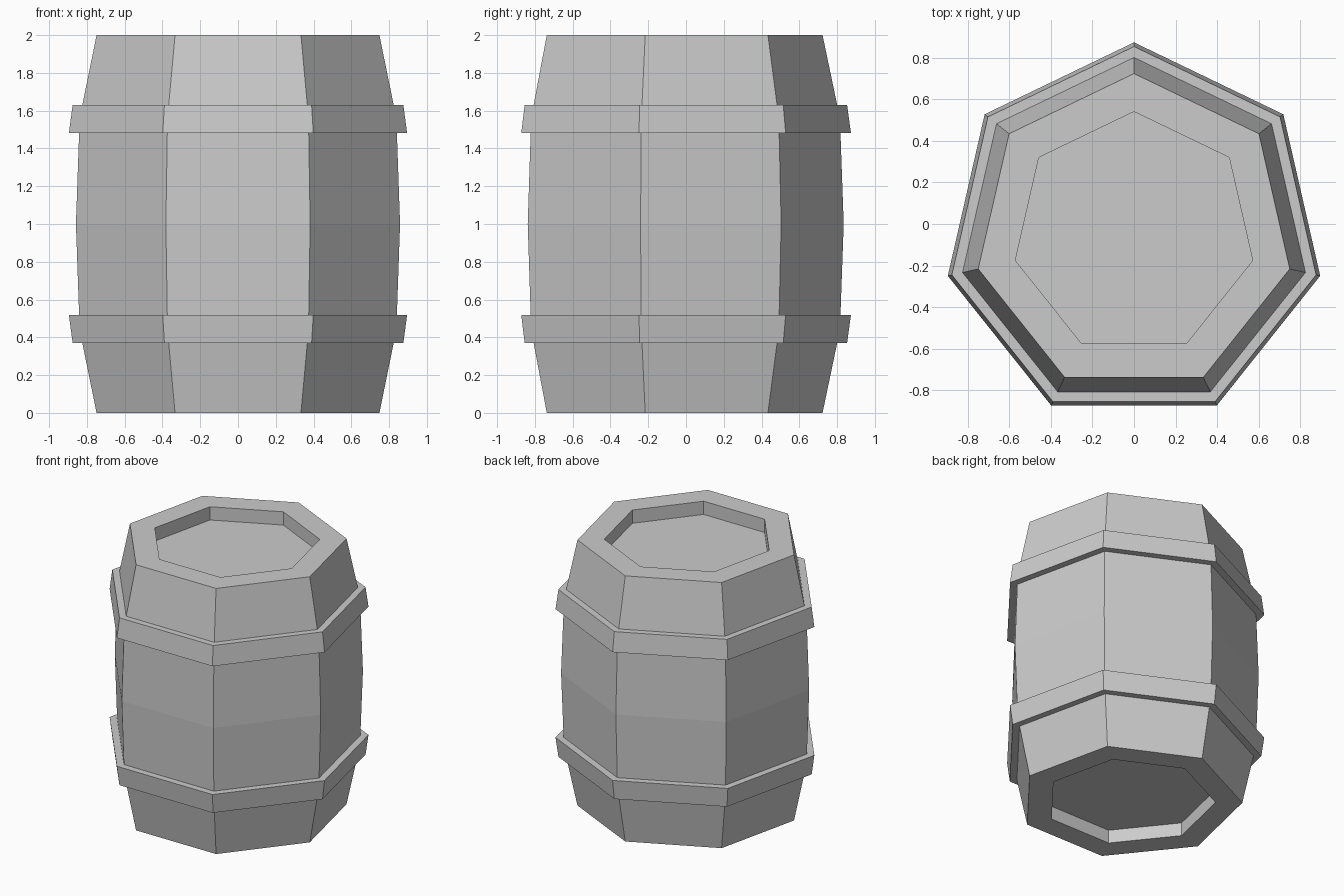
import bpy, bmesh
from math import sin, cos, pi

SIDES = 7
OFFSET_Y = -0.045      # centres the heptagon's bounds on y = 0

if "Cube" in bpy.data.objects:
    bpy.data.objects.remove(bpy.data.objects["Cube"])

grey = bpy.data.materials.new("plain_grey")
grey.use_nodes = True
colour = (0.6, 0.6, 0.6, 1)
grey.diffuse_color = colour
grey.node_tree.nodes["Principled BSDF"].inputs["Base Color"].default_value = colour


def lathe(name, profile, closed):
    """Sweep (radius, z) points around seven sides; open profiles get end caps."""
    bm = bmesh.new()
    rings = []
    for radius, z in profile:
        angles = [pi / 2 + 2 * pi * i / SIDES for i in range(SIDES)]
        rings.append([bm.verts.new((radius * cos(a), radius * sin(a) + OFFSET_Y, z))
                      for a in angles])
    pairs = list(zip(rings, rings[1:]))
    if closed:
        pairs.append((rings[-1], rings[0]))
    else:
        bm.faces.new(rings[0])
        bm.faces.new(rings[-1])
    for low, high in pairs:
        for i in range(SIDES):
            j = (i + 1) % SIDES
            bm.faces.new((low[i], low[j], high[j], high[i]))
    bmesh.ops.recalc_face_normals(bm, faces=bm.faces)
    mesh = bpy.data.meshes.new(name)
    bm.to_mesh(mesh)
    bm.free()
    mesh.materials.append(grey)
    obj = bpy.data.objects.new(name, mesh)
    bpy.context.collection.objects.link(obj)
    return obj


def flipped(profile):
    """Mirror a profile about the mid height."""
    return [(r, 2 - z) for r, z in reversed(profile)]


# Staved body with a recessed lid at each end
lower_half = [(0.585, 0.1), (0.585, 0), (0.768, 0), (0.86, 0.44)]
lathe("barrel_body", lower_half + [(0.88, 1)] + flipped(lower_half), False)

# Two tapered hoops, wider towards the middle
hoop = [(0.82, 0.37), (0.898, 0.37), (0.918, 0.517), (0.84, 0.517)]
lathe("lower_hoop", hoop, True)
lathe("upper_hoop", flipped(hoop), True)
